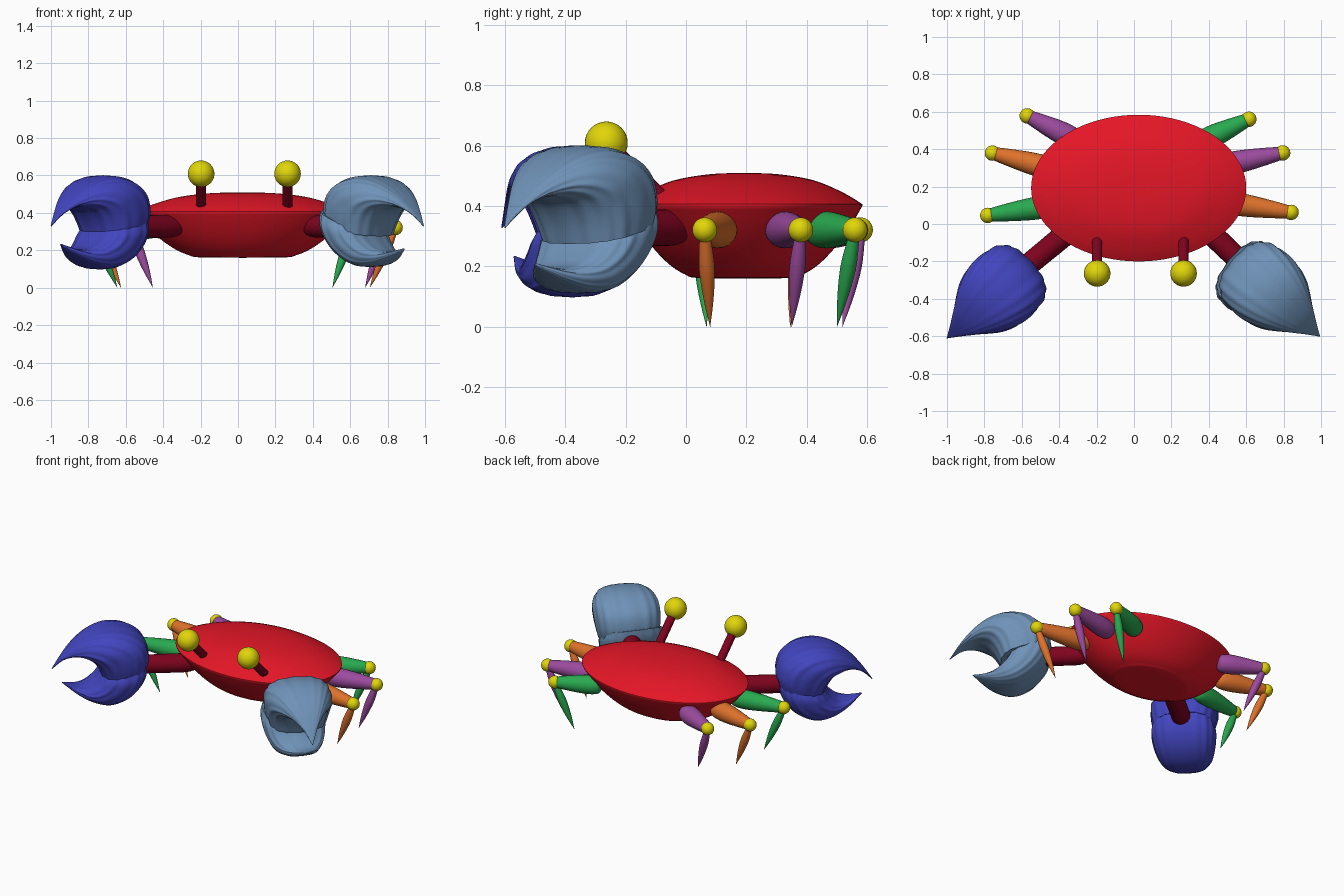
import bpy
import math
from mathutils import Vector, Matrix

cube = bpy.data.objects.get("Cube")
if cube:
    bpy.data.objects.remove(cube, do_unlink=True)


def material(name, r, g, b):
    mat = bpy.data.materials.new(name)
    mat.use_nodes = True
    mat.diffuse_color = (r, g, b, 1)
    mat.node_tree.nodes["Principled BSDF"].inputs["Base Color"].default_value = (r, g, b, 1)
    return mat


RED = material("shell red", 0.78, 0.008, 0.02)
DARK_RED = material("dark red", 0.21, 0.001, 0.013)
YELLOW = material("yellow", 0.75, 0.67, 0.003)
PURPLE = material("purple", 0.33, 0.07, 0.34)
GREEN = material("green", 0.022, 0.4, 0.08)
ORANGE = material("orange", 0.74, 0.17, 0.025)
BLUE = material("claw blue", 0.055, 0.06, 0.52)
STEEL = material("claw steel blue", 0.16, 0.29, 0.48)


def smooth_stations(points, steps):
    """Catmull-Rom interpolation of tuples of any length."""
    points = [Vector(p) for p in points]
    padded = [points[0]] + points + [points[-1]]
    result = []
    for a, b, c, d in zip(padded, padded[1:], padded[2:], padded[3:]):
        for i in range(steps):
            t = i / steps
            result.append(0.5 * (2 * b + (c - a) * t + (2 * a - 5 * b + 4 * c - d) * t**2
                                 + (3 * b - a - 3 * c + d) * t**3))
    return result + [points[-1]]


def loft(name, rings, mat):
    """Skin a list of equal rings and cap both ends."""
    n = len(rings[0])
    verts = [v for ring in rings for v in ring]
    faces = [tuple(range(n))[::-1], tuple(range(len(verts) - n, len(verts)))]
    for k in range(len(rings) - 1):
        for i in range(n):
            j = (i + 1) % n
            faces.append((k * n + i, k * n + j, k * n + n + j, k * n + n + i))
    mesh = bpy.data.meshes.new(name)
    mesh.from_pydata(verts, [], faces)
    mesh.materials.append(mat)
    obj = bpy.data.objects.new(name, mesh)
    bpy.context.collection.objects.link(obj)
    finish(obj)


def finish(obj):
    """Outward normals and smooth shading with sharp creases."""
    bpy.ops.object.select_all(action='DESELECT')
    obj.select_set(True)
    bpy.context.view_layer.objects.active = obj
    bpy.ops.object.mode_set(mode='EDIT')
    bpy.ops.mesh.select_all(action='SELECT')
    bpy.ops.mesh.normals_make_consistent(inside=False)
    bpy.ops.object.mode_set(mode='OBJECT')
    bpy.ops.object.shade_smooth_by_angle(angle=math.radians(50))


def circle(radius, height, sides):
    return [Vector((radius * math.cos(math.tau * i / sides),
                    radius * math.sin(math.tau * i / sides), height)) for i in range(sides)]


def limb(name, start, end, profile, mat):
    """Round limb; the profile holds (radius, fraction of length)."""
    start, end = Vector(start), Vector(end)
    axis = end - start
    turn = Matrix.Translation(start) @ axis.to_track_quat('Z', 'Y').to_matrix().to_4x4()
    rings = [[turn @ v for v in circle(max(r, 0.0005), h * axis.length, 24)]
             for r, h in smooth_stations(profile, 3)]
    loft(name, rings, mat)


def ball(name, center, radius, mat):
    bpy.ops.mesh.primitive_uv_sphere_add(segments=32, ring_count=16, radius=radius, location=center)
    obj = bpy.context.object
    obj.name = name
    obj.data.materials.append(mat)
    finish(obj)


# Shell: domed top and rounded belly meeting at a sharp elliptical rim
BELLY = [(0.001, 0.16), (0.4, 0.162), (0.5, 0.174), (0.6, 0.197), (0.7, 0.232),
         (0.8, 0.277), (0.9, 0.333), (1, 0.4)]
DOME = [(1, 0.406), (0.85, 0.442), (0.6, 0.484), (0.3, 0.505), (0.001, 0.51)]
shell_rings = []
for r, z in smooth_stations(BELLY, 4) + smooth_stations(DOME, 5):
    shell_rings.append([(0.025 + 0.575 * v.x, 0.192 + 0.392 * v.y, z) for v in circle(r, z, 80)])
loft("shell", shell_rings, RED)

# Eyes on slanted stalks
STALK = [(0.027, 0), (0.027, 0.5), (0.027, 1)]
for side, x in (("right", -0.197), ("left", 0.265)):
    limb(side + "_eye_stalk", (x, -0.075, 0.42), (x, -0.255, 0.6), STALK, DARK_RED)
    ball(side + "_eye", (x, -0.264, 0.609), 0.071, YELLOW)

# Walking legs: thick upper part, knee ball, pointed lower part
THIGH = [(0, 0), (0.045, 0.04), (0.059, 0.15), (0.06, 0.35), (0.05, 0.65), (0.036, 0.95), (0.03, 1)]
SHIN = [(0.016, 0), (0.023, 0.2), (0.026, 0.38), (0.021, 0.6), (0.011, 0.82), (0, 1)]
LEGS = [
    ("left_front", ORANGE, (0.46, 0.12), (0.84, 0.062), (0.705, 0.08)),
    ("left_middle", PURPLE, (0.45, 0.31), (0.795, 0.38), (0.68, 0.35)),
    ("left_back", GREEN, (0.34, 0.43), (0.614, 0.56), (0.505, 0.5)),
    ("right_front", GREEN, (-0.42, 0.1), (-0.782, 0.046), (-0.645, 0.068)),
    ("right_middle", ORANGE, (-0.42, 0.29), (-0.757, 0.379), (-0.625, 0.345)),
    ("right_back", PURPLE, (-0.3, 0.445), (-0.571, 0.578), (-0.455, 0.518)),
]
for name, mat, hip, knee, tip in LEGS:
    limb(name + "_upper_leg", (*hip, 0.321), (*knee, 0.321), THIGH, mat)
    limb(name + "_lower_leg", (*knee, 0.316), (*tip, 0), SHIN, mat)
    ball(name + "_knee", (*knee, 0.321), 0.041, YELLOW)

# Arms
ARM = [(0, 0), (0.04, 0.04), (0.059, 0.17), (0.06, 0.5), (0.058, 1)]
limb("right_arm", (-0.3, 0, 0.328), (-0.64, -0.28, 0.328), ARM, DARK_RED)
limb("left_arm", (0.36, 0, 0.328), (0.64, -0.27, 0.328), ARM, DARK_RED)

# Claw jaws: outer point, inner point (reach, height) and half width
UPPER = [(-0.035, 0.35, 0.25, 0.275, 0.185), (-0.045, 0.42, 0.27, 0.33, 0.2),
         (-0.015, 0.51, 0.295, 0.375, 0.208), (0.07, 0.575, 0.325, 0.408, 0.205),
         (0.19, 0.6, 0.365, 0.425, 0.18), (0.31, 0.575, 0.4, 0.43, 0.14),
         (0.42, 0.505, 0.445, 0.422, 0.09), (0.5, 0.42, 0.5, 0.392, 0.043),
         (0.565, 0.33, 0.56, 0.328, 0.002)]
LOWER = [(-0.03, 0.37, 0.26, 0.3, 0.185), (-0.03, 0.3, 0.275, 0.275, 0.2),
         (0.005, 0.22, 0.295, 0.25, 0.195), (0.08, 0.145, 0.32, 0.23, 0.18),
         (0.19, 0.1, 0.345, 0.215, 0.155), (0.3, 0.113, 0.38, 0.207, 0.115),
         (0.4, 0.16, 0.425, 0.21, 0.07), (0.5, 0.23, 0.495, 0.235, 0.002)]


def jaw(name, stations, base, tip, mat, reach=1.0, lift=0.0, tilt=0.0):
    """Curved horn with boxy ridged sections, pointing from base toward tip."""
    base = Vector((*base, 0))
    forward = (Vector((*tip, 0)) - base).normalized()
    across = Vector((-forward.y, forward.x, 0))
    rings = []
    for ot, oz, it, iz, width in smooth_stations(stations, 5):
        ring = []
        for i in range(80):
            angle = math.tau * i / 80
            ridge = 1 + 0.015 * math.cos(16 * angle)
            c, s = math.cos(angle), math.sin(angle)
            c = math.copysign(abs(c) ** 0.75, c) * ridge
            s = math.copysign(abs(s) ** 0.75, s) * ridge
            t = (ot + it) / 2 + c * (ot - it) / 2
            z = (oz + iz) / 2 + c * (oz - iz) / 2
            z += lift - tilt * t
            ring.append(base + forward * t * reach + across * s * width + Vector((0, 0, z)))
        rings.append(ring)
    loft(name, rings, mat)


jaw("right_claw_upper_jaw", UPPER, (-0.58, -0.235), (-1, -0.61), BLUE)
jaw("right_claw_lower_jaw", LOWER, (-0.58, -0.235), (-0.95, -0.57), BLUE)
jaw("left_claw_upper_jaw", UPPER, (0.568, -0.218), (0.995, -0.602), STEEL, 1.015)
jaw("left_claw_lower_jaw", LOWER, (0.53, -0.215), (0.89, -0.5), STEEL, 0.92, 0.045, 0.14)
